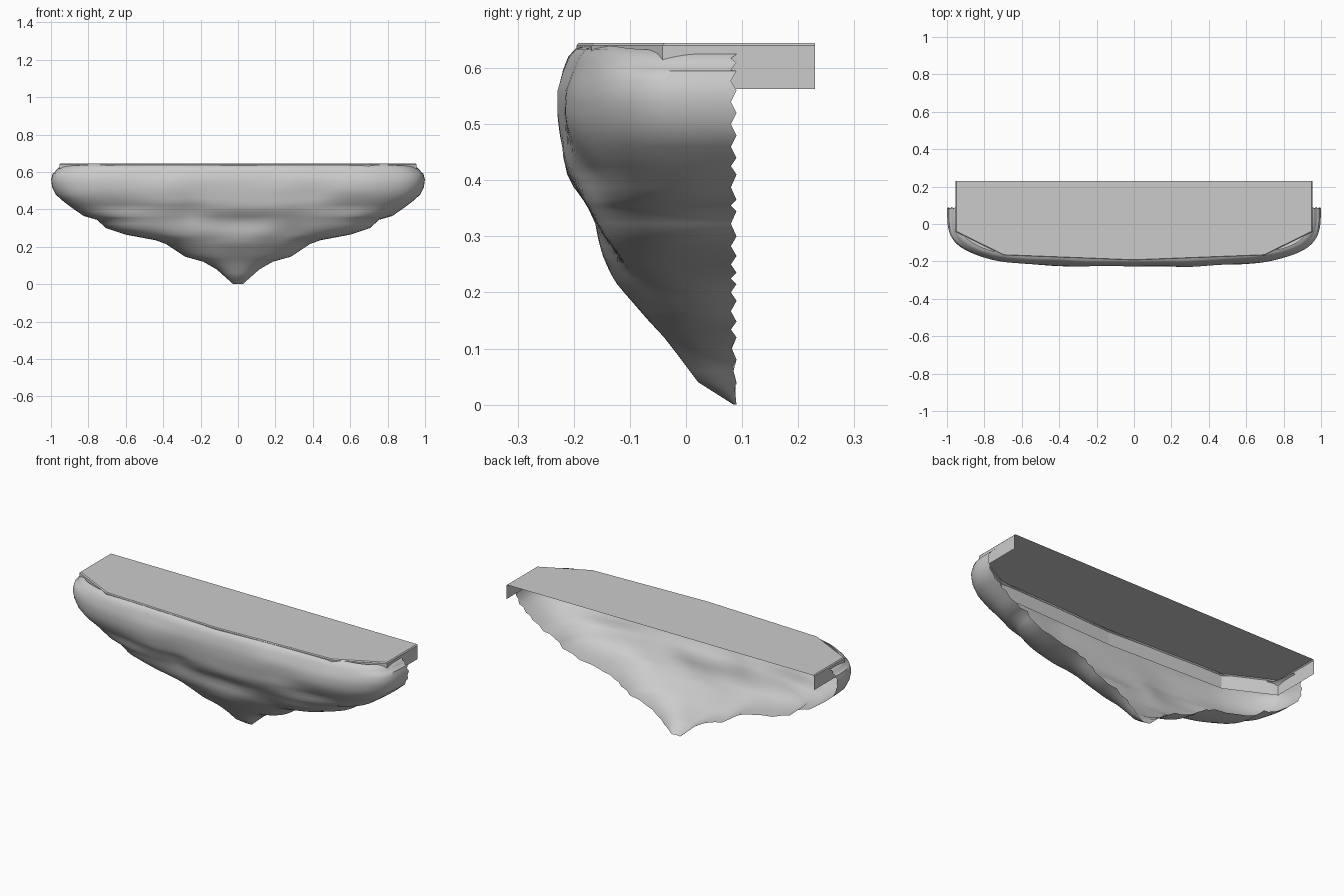
import bpy, bmesh, math
from mathutils import Vector, noise

if "Cube" in bpy.data.objects:
    bpy.data.objects.remove(bpy.data.objects["Cube"])

BACK = 0.09

# (height, half width, front y) profile of the rock
PROFILE = [
    (0.000, 0.025, 0.085), (0.040, 0.070, 0.022), (0.080, 0.115, -0.008),
    (0.120, 0.185, -0.038), (0.148, 0.285, -0.062), (0.185, 0.340, -0.092),
    (0.215, 0.385, -0.117), (0.235, 0.440, -0.130), (0.265, 0.600, -0.148),
    (0.300, 0.705, -0.165), (0.345, 0.755, -0.183), (0.365, 0.825, -0.190),
    (0.410, 0.890, -0.203), (0.440, 0.930, -0.216), (0.480, 0.975, -0.222),
    (0.520, 0.994, -0.226), (0.560, 0.999, -0.226), (0.595, 0.990, -0.217),
    (0.620, 0.973, -0.207), (0.634, 0.957, -0.195), (0.639, 0.940, -0.182)]

# (x, z, radius x, radius z, push toward the back) surface dents and bulges
DENTS = [
    (0.02, 0.335, 0.20, 0.045, 0.022), (0.10, 0.405, 0.28, 0.03, -0.012),
    (0.28, 0.27, 0.10, 0.05, 0.018), (-0.30, 0.33, 0.16, 0.07, 0.012),
    (-0.24, 0.40, 0.07, 0.06, 0.014), (0.62, 0.42, 0.16, 0.05, 0.015),
    (-0.62, 0.42, 0.16, 0.05, 0.015), (0.0, 0.23, 0.10, 0.05, -0.006)]


def sample(z):
    for a, b in zip(PROFILE, PROFILE[1:]):
        if z <= b[0]:
            t = (z - a[0]) / (b[0] - a[0])
            return a[1] + (b[1] - a[1]) * t, a[2] + (b[2] - a[2]) * t
    return PROFILE[-1][1:]


def mesh_object(name, bm):
    me = bpy.data.meshes.new(name)
    bmesh.ops.recalc_face_normals(bm, faces=bm.faces)
    bm.to_mesh(me)
    bm.free()
    ob = bpy.data.objects.new(name, me)
    bpy.context.collection.objects.link(ob)
    return ob


# Rock shell, open at the back with a ragged edge
heights = []
for a, b in zip(PROFILE, PROFILE[1:]):
    n = 2 if b[0] - a[0] > 0.012 else 1
    heights += [a[0] + (b[0] - a[0]) * k / n for k in range(n)]
heights.append(PROFILE[-1][0])
SEG = 80
bm = bmesh.new()
rows = []
for r, z in enumerate(heights):
    w, front = sample(z)
    power = 2.2 + 1.5 * min(1, z / 0.55)
    row = []
    for i in range(SEG + 1):
        a = math.pi * i / SEG
        c, s = math.cos(a), max(0.0, math.sin(a))
        x = -w * math.copysign(abs(c) ** (2 / power), c)
        depth = s ** (2 / power)
        y = BACK - (BACK - front) * depth
        push = sum(p * math.exp(-((x - dx) / rx) ** 2 - ((z - dz) / rz) ** 2)
                   for dx, dz, rx, rz, p in DENTS)
        push += 0.007 * noise.noise(Vector((x * 5, 3.1, z * 9)))
        y += push * depth * min(1, z / 0.15)
        if i in (0, SEG) and r % 2:
            y -= 0.01
        # the rim dips slightly at the two ends
        zz = z - 0.012 * max(0, abs(x) - 0.8) / 0.2 * (z > 0.6)
        row.append(bm.verts.new((x, y, zz)))
    rows.append(row)
for lo, hi in zip(rows, rows[1:]):
    for i in range(SEG):
        bm.faces.new((lo[i], lo[i + 1], hi[i + 1], hi[i]))
rock = mesh_object("rock_shell", bm)
bpy.context.view_layer.objects.active = rock
rock.select_set(True)
bpy.ops.object.shade_smooth_by_angle(angle=math.radians(60))

# Flat ledge top with a thin skirt on the front and ends, open behind
half = [(0.955, 0.23), (0.955, -0.042), (0.70, -0.168)]
outline = half + [(0, -0.195)] + [(-x, y) for x, y in reversed(half)]
bm = bmesh.new()
edge = [bm.verts.new((x, y, 0.64)) for x, y in outline]
rim = [bm.verts.new((x * 0.995, y + (0.004 if y < 0.2 else 0), 0.645)) for x, y in outline]
skirt = [bm.verts.new((x, y, 0.563)) for x, y in outline]
bm.faces.new(rim)
for up, low in ((rim, edge), (edge, skirt)):
    for i in range(len(outline) - 1):
        bm.faces.new((up[i], up[i + 1], low[i + 1], low[i]))
mesh_object("ledge_top", bm)
